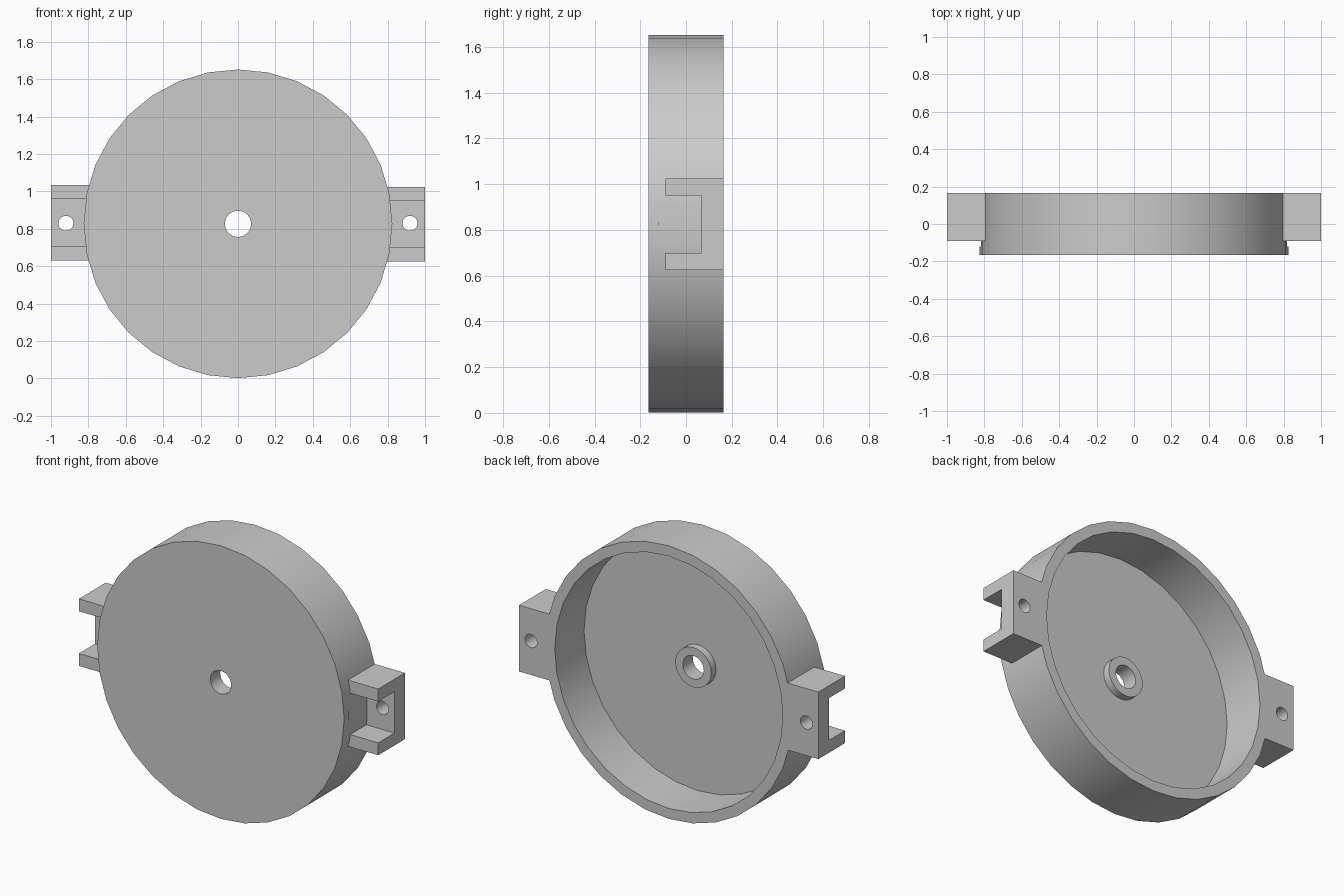
import bpy, bmesh, math
from mathutils import Matrix

if "Cube" in bpy.data.objects:
    bpy.data.objects.remove(bpy.data.objects["Cube"])

SIDES = 32
MID_Z = 0.827
BACK, FRONT = 0.165, -0.165

grey = bpy.data.materials.new("light grey plastic")
grey.use_nodes = True
color = (0.6, 0.6, 0.6, 1)
grey.diffuse_color = color
grey.node_tree.nodes["Principled BSDF"].inputs["Base Color"].default_value = color


def finish(name, bm):
    bmesh.ops.recalc_face_normals(bm, faces=bm.faces)
    mesh = bpy.data.meshes.new(name)
    bm.to_mesh(mesh)
    bm.free()
    mesh.materials.append(grey)
    obj = bpy.data.objects.new(name, mesh)
    bpy.context.collection.objects.link(obj)
    return obj


def box(name, lo, hi):
    bm = bmesh.new()
    size = [b - a for a, b in zip(lo, hi)]
    mid = [(a + b) / 2 for a, b in zip(lo, hi)]
    bmesh.ops.create_cube(bm, size=1, matrix=Matrix.Translation(mid) @ Matrix.Diagonal((*size, 1)))
    return finish(name, bm)


def cut(obj, cutter):
    mod = obj.modifiers.new("cut", 'BOOLEAN')
    mod.operation = 'DIFFERENCE'
    mod.solver = 'EXACT'
    mod.object = cutter
    cutter.hide_render = True
    cutter.hide_set(True)
    cutter.display_type = 'WIRE'


def apply_and_smooth(obj):
    bpy.ops.object.select_all(action='DESELECT')
    obj.select_set(True)
    bpy.context.view_layer.objects.active = obj
    for mod in list(obj.modifiers):
        cutter = mod.object
        bpy.ops.object.modifier_apply(modifier=mod.name)
        bpy.data.objects.remove(cutter)
    bpy.ops.object.shade_smooth_by_angle(angle=math.radians(30))


# round tray: floor, rim wall and pierced centre boss in one turned profile
profile = [(0.07, FRONT), (0.825, FRONT), (0.825, BACK), (0.762, BACK),
           (0.762, -0.115), (0.12, -0.115), (0.12, -0.07), (0.07, -0.07)]
bm = bmesh.new()
rings = []
for i in range(SIDES):
    a = 2 * math.pi * i / SIDES
    rings.append([bm.verts.new((r * math.sin(a), y, MID_Z + r * math.cos(a))) for r, y in profile])
for i, ring in enumerate(rings):
    nxt = rings[(i + 1) % SIDES]
    for j in range(len(profile)):
        k = (j + 1) % len(profile)
        bm.faces.new((ring[j], ring[k], nxt[k], nxt[j]))
tray = finish("round_tray", bm)

# side brackets: U-shaped blocks, each with a screw hole and a flat behind the slot
for side, name, bottom, low, high, top in ((1, "left", 0.625, 0.70, 0.95, 1.025),
                                           (-1, "right", 0.63, 0.705, 0.96, 1.035)):
    bm = bmesh.new()
    outline = [(BACK, bottom), (BACK, top), (-0.09, top), (-0.09, high),
               (0.065, high), (0.065, low), (-0.09, low), (-0.09, bottom)]
    face = bm.faces.new([bm.verts.new((side * 0.785, y, z)) for y, z in outline])
    out = bmesh.ops.extrude_face_region(bm, geom=[face])
    moved = [v for v in out["geom"] if isinstance(v, bmesh.types.BMVert)]
    bmesh.ops.translate(bm, verts=moved, vec=(side * 0.215, 0, 0))
    bracket = finish(name + "_bracket", bm)

    bm = bmesh.new()
    place = Matrix.Translation((side * 0.92, 0.1, 0.83)) @ Matrix.Rotation(math.pi / 2, 4, 'X')
    bmesh.ops.create_cone(bm, cap_ends=True, segments=SIDES, radius1=0.04, radius2=0.04,
                          depth=0.3, matrix=place)
    cut(bracket, finish(name + "_hole_cutter", bm))
    apply_and_smooth(bracket)

    # slot flat on the tray wall, and bracket root trimmed to match
    xs = sorted((side * 0.818, side * 0.9))
    cut(tray, box(name + "_flat_cutter", (xs[0], -0.12, 0.73), (xs[1], 0.065, 0.93)))

apply_and_smooth(tray)
